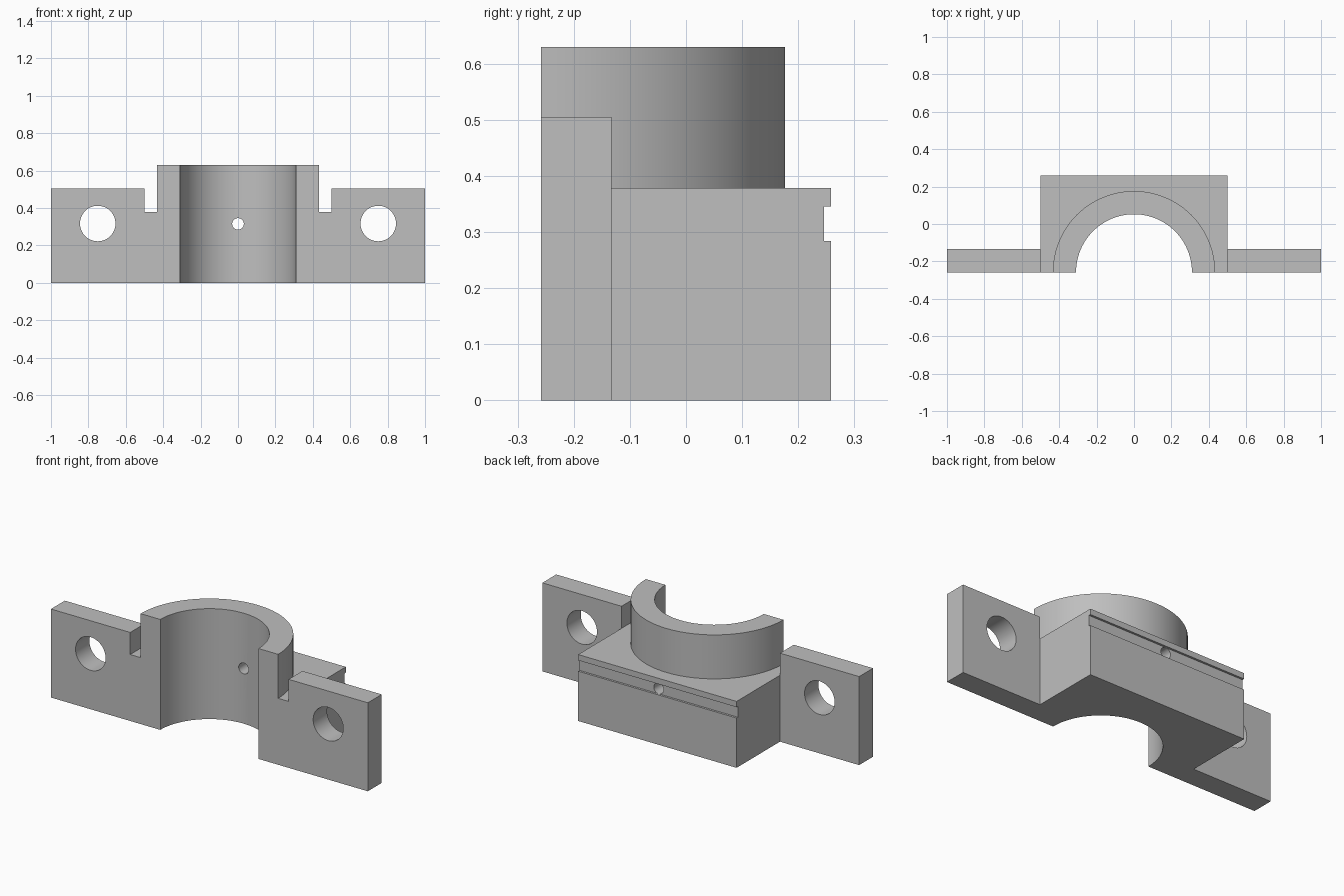
import bpy, bmesh, math
from mathutils import Matrix

if "Cube" in bpy.data.objects:
    bpy.data.objects.remove(bpy.data.objects["Cube"])

FRONT, BACK, FLANGE_BACK = -0.258, 0.258, -0.133
BORE, COLLAR = 0.31, 0.434
BLOCK_TOP, FLANGE_TOP, TOP = 0.379, 0.505, 0.63
HOLE_Z = 0.315

steel = bpy.data.materials.new("machined grey")
steel.use_nodes = True
colour = (0.52, 0.52, 0.52, 1)
steel.diffuse_color = colour
steel.node_tree.nodes["Principled BSDF"].inputs["Base Color"].default_value = colour


def finish(name, bm):
    bmesh.ops.recalc_face_normals(bm, faces=bm.faces)
    mesh = bpy.data.meshes.new(name)
    bm.to_mesh(mesh)
    bm.free()
    mesh.materials.append(steel)
    ob = bpy.data.objects.new(name, mesh)
    bpy.context.collection.objects.link(ob)
    return ob


def extrude_plan(name, outline, z0, z1):
    bm = bmesh.new()
    face = bm.faces.new([bm.verts.new((x, y, z0)) for x, y in outline])
    up = bmesh.ops.extrude_face_region(bm, geom=[face])["geom"]
    verts = [v for v in up if isinstance(v, bmesh.types.BMVert)]
    bmesh.ops.translate(bm, verts=verts, vec=(0, 0, z1 - z0))
    return finish(name, bm)


def box(name, x0, x1, y0, y1, z0, z1):
    return extrude_plan(name, [(x0, y0), (x1, y0), (x1, y1), (x0, y1)], z0, z1)


def drill(name, x, z, radius, y0, y1):
    bm = bmesh.new()
    place = Matrix.Translation((x, (y0 + y1) / 2, z)) @ Matrix.Rotation(math.pi / 2, 4, "X")
    bmesh.ops.create_cone(bm, cap_ends=True, segments=48, radius1=radius,
                          radius2=radius, depth=y1 - y0, matrix=place)
    return finish(name, bm)


def half_circle(radius, steps=48):
    """Arc from the left (+x) round the back to the right (-x)."""
    angles = [math.pi * i / steps for i in range(steps + 1)]
    return [(radius * math.cos(a), FRONT + radius * math.sin(a)) for a in angles]


def mirrored(points):
    return [(-x, y) for x, y in reversed(points)]


# Full-height blank: flanges, block and half-round bore in one outline
side = [(1, FRONT), (1, FLANGE_BACK), (0.5, FLANGE_BACK), (0.5, BACK)]
body = extrude_plan("bearing_housing",
                    side + mirrored(side) + half_circle(BORE)[::-1], 0, TOP)

# Shoulder cut: leaves the collar standing above the block
edge = [(0.5, FRONT - 0.1), (0.5, FLANGE_BACK), (0.6, 0), (0.6, BACK + 0.1)]
collar = [(COLLAR, FRONT - 0.1)] + half_circle(COLLAR) + [(-COLLAR, FRONT - 0.1)]
cutters = [extrude_plan("shoulder_cutter", edge + mirrored(edge) + collar[::-1],
                        BLOCK_TOP, TOP + 0.1)]

# Lowered flange tops and bolt holes
for s, label in ((1, "left"), (-1, "right")):
    x0, x1 = sorted((s * 0.47, s * 1.1))
    cutters.append(box(label + "_flange_cutter", x0, x1, FRONT - 0.1, 0,
                       FLANGE_TOP, TOP + 0.1))
    cutters.append(drill(label + "_bolt_cutter", s * 0.75, 0.317, 0.095, -0.4, 0))

# Shallow groove across the back, and oil hole into the bore
cutters.append(box("groove_cutter", -0.6, 0.6, BACK - 0.012, BACK + 0.1, 0.284, 0.346))
cutters.append(drill("oil_hole_cutter", 0, HOLE_Z, 0.031, -0.1, 0.4))

bpy.ops.object.select_all(action="DESELECT")
bpy.context.view_layer.objects.active = body
body.select_set(True)
for cutter in cutters:
    cutter.hide_render = True
    cut = body.modifiers.new(cutter.name, "BOOLEAN")
    cut.operation, cut.solver, cut.object = "DIFFERENCE", "EXACT", cutter
    bpy.ops.object.modifier_apply(modifier=cut.name)
    bpy.data.objects.remove(cutter)

bpy.ops.object.shade_smooth_by_angle(angle=math.radians(30))
